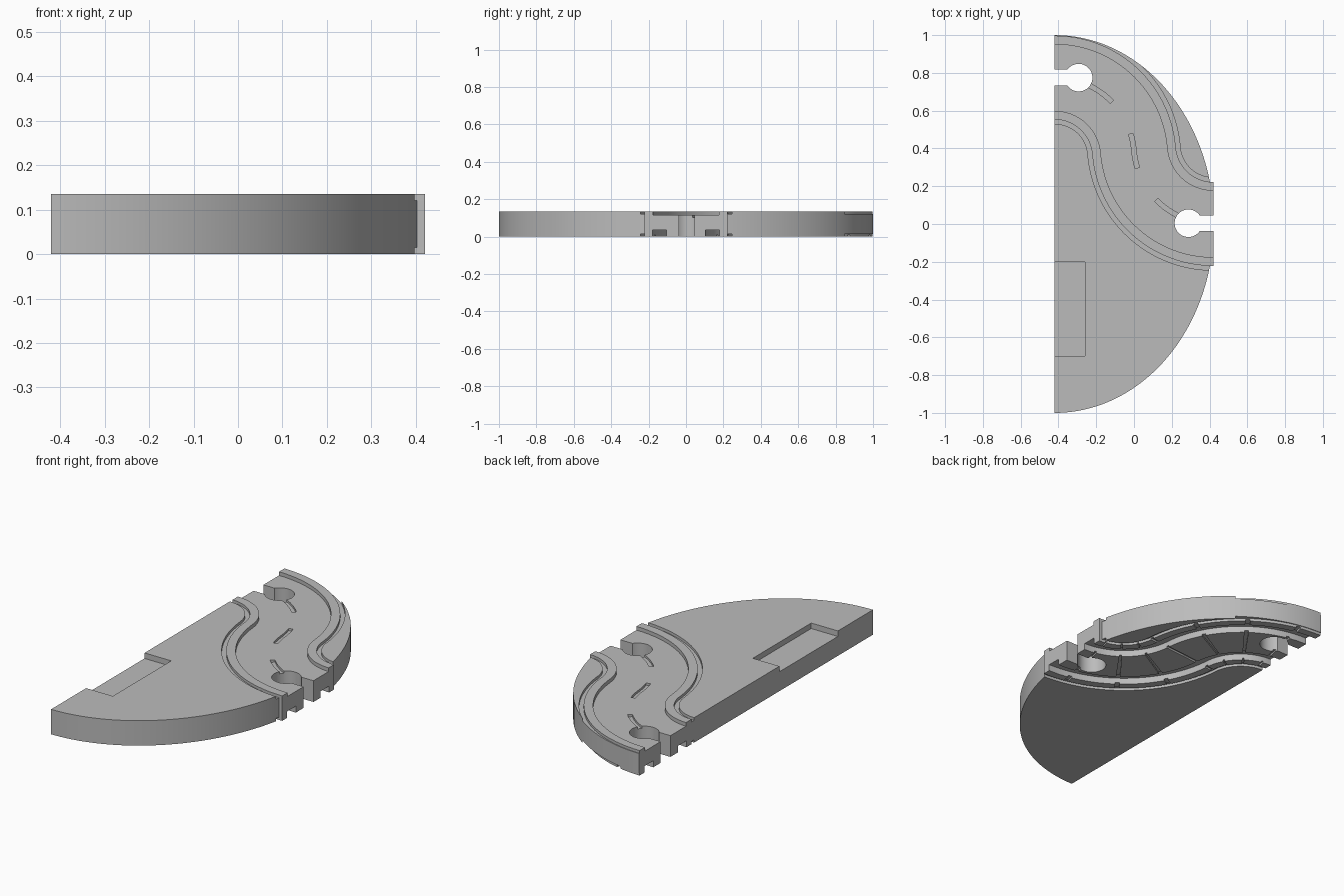
import bpy, bmesh, math

cube = bpy.data.objects.get("Cube")
if cube:
    bpy.data.objects.remove(cube, do_unlink=True)

HEIGHT = 0.135
HALF = 0.42            # half the slab width
START_Y = 0.775        # height of the road where it enters on the left
RAIL_OUT, GROOVE_OUT, RAIL_IN = 0.222, 0.245, 0.176

# Two equal arcs form the S-shaped centre line
TURN = 2 * math.degrees(math.atan2(START_Y, 2 * HALF))
RADIUS = HALF / math.sin(math.radians(TURN))

grey = bpy.data.materials.new("matte_grey")
grey.use_nodes = True
colour = (0.5, 0.5, 0.5, 1)
grey.diffuse_color = colour
grey.node_tree.nodes["Principled BSDF"].inputs["Base Color"].default_value = colour


def prism(name, outline, z0, z1):
    """Upright solid from a flat outline."""
    bm = bmesh.new()
    face = bm.faces.new([bm.verts.new((x, y, z0)) for x, y in outline])
    top = bmesh.ops.extrude_face_region(bm, geom=[face])["geom"]
    for v in top:
        if isinstance(v, bmesh.types.BMVert):
            v.co.z = z1
    bmesh.ops.recalc_face_normals(bm, faces=bm.faces)
    mesh = bpy.data.meshes.new(name)
    bm.to_mesh(mesh)
    bm.free()
    mesh.materials.append(grey)
    obj = bpy.data.objects.new(name, mesh)
    bpy.context.collection.objects.link(obj)
    return obj


def on_path(t, offset):
    """Point at t degrees along the S, shifted sideways."""
    if t <= TURN:
        a, r, cx, cy = math.radians(90 - t), RADIUS + offset, -HALF, START_Y - RADIUS
    else:
        a, r, cx, cy = math.radians(270 - 2 * TURN + t), RADIUS - offset, HALF, RADIUS
    return cx + r * math.cos(a), cy + r * math.sin(a)


def ribbon(o0, o1, z0, z1, t0=None, t1=None):
    """Strip following the S; without limits it runs out past both ends."""
    a = 0 if t0 is None else t0
    b = 2 * TURN if t1 is None else t1
    steps = max(1, round((b - a) / 3.5))

    def side(o):
        pts = [on_path(a + (b - a) * i / steps, o) for i in range(steps + 1)]
        if t0 is None:
            pts.insert(0, (-0.6, START_Y + o))
        if t1 is None:
            pts.append((0.6, o))
        return pts
    return prism("cutter", side(o0) + side(o1)[::-1], z0, z1)


def box(x0, x1, y0, y1, z0, z1):
    return prism("cutter", [(x0, y0), (x1, y0), (x1, y1), (x0, y1)], z0, z1)


# Half-oval slab with a squared tab at the road's right end
def edge_point(a):
    return -HALF + 0.843 * math.cos(a), math.sin(a)


tab = math.asin(RAIL_OUT)
N = 40
lower = [edge_point(-math.pi / 2 + (math.pi / 2 - tab) * i / N) for i in range(N + 1)]
upper = [(x, -y) for x, y in reversed(lower)]
slab = prism("road_slab", lower + [(HALF, -RAIL_OUT), (HALF, RAIL_OUT)] + upper, 0, HEIGHT)

TOP, BELOW = 0.2, -0.1
cutters = []

# Sunken road bed between the kerbs
cutters.append(ribbon(-RAIL_IN, RAIL_IN, 0.115, TOP))

# Per side: narrow kerb grooves above and below, wheel channel underneath
for s in (-1, 1):
    cutters.append(ribbon(s * RAIL_OUT, s * GROOVE_OUT, 0.12, TOP))
    cutters.append(ribbon(s * RAIL_OUT, s * GROOVE_OUT, BELOW, 0.015))
    cutters.append(ribbon(s * 0.105, s * 0.18, BELOW, 0.035))

# Lane dashes along the middle
for t0, t1 in ((20, 46), (73, 98), (125, 151)):
    cutters.append(ribbon(-0.012, 0.012, 0.103, TOP, t0, t1))

# Sleeper notches across the underside
for i in range(7):
    t = 2 * TURN * (i + 0.5) / 7
    cutters.append(ribbon(-0.23, 0.23, BELOW, 0.01, t - 1.1, t + 1.1))

# Connector sockets: round hole with a slot to the end face
for sx, cx, cy in ((-1, -0.293, START_Y), (1, 0.288, 0.004)):
    ring = [(cx + 0.073 * math.cos(math.tau * i / 40),
             cy + 0.073 * math.sin(math.tau * i / 40)) for i in range(40)]
    cutters.append(prism("cutter", ring, BELOW, TOP))
    cutters.append(box(*sorted((cx, sx * 0.6)), cy - 0.042, cy + 0.042, BELOW, TOP))

# Rectangular pocket open to the straight side
cutters.append(box(-0.6, -0.26, -0.7, -0.2, 0.105, TOP))

bpy.ops.object.select_all(action='DESELECT')
bpy.context.view_layer.objects.active = slab
slab.select_set(True)
for c in cutters:
    mod = slab.modifiers.new("cut", 'BOOLEAN')
    mod.operation = 'DIFFERENCE'
    mod.solver = 'EXACT'
    mod.object = c
    bpy.ops.object.modifier_apply(modifier=mod.name)
    bpy.data.objects.remove(c, do_unlink=True)

bpy.ops.object.shade_smooth_by_angle(angle=math.radians(30))
